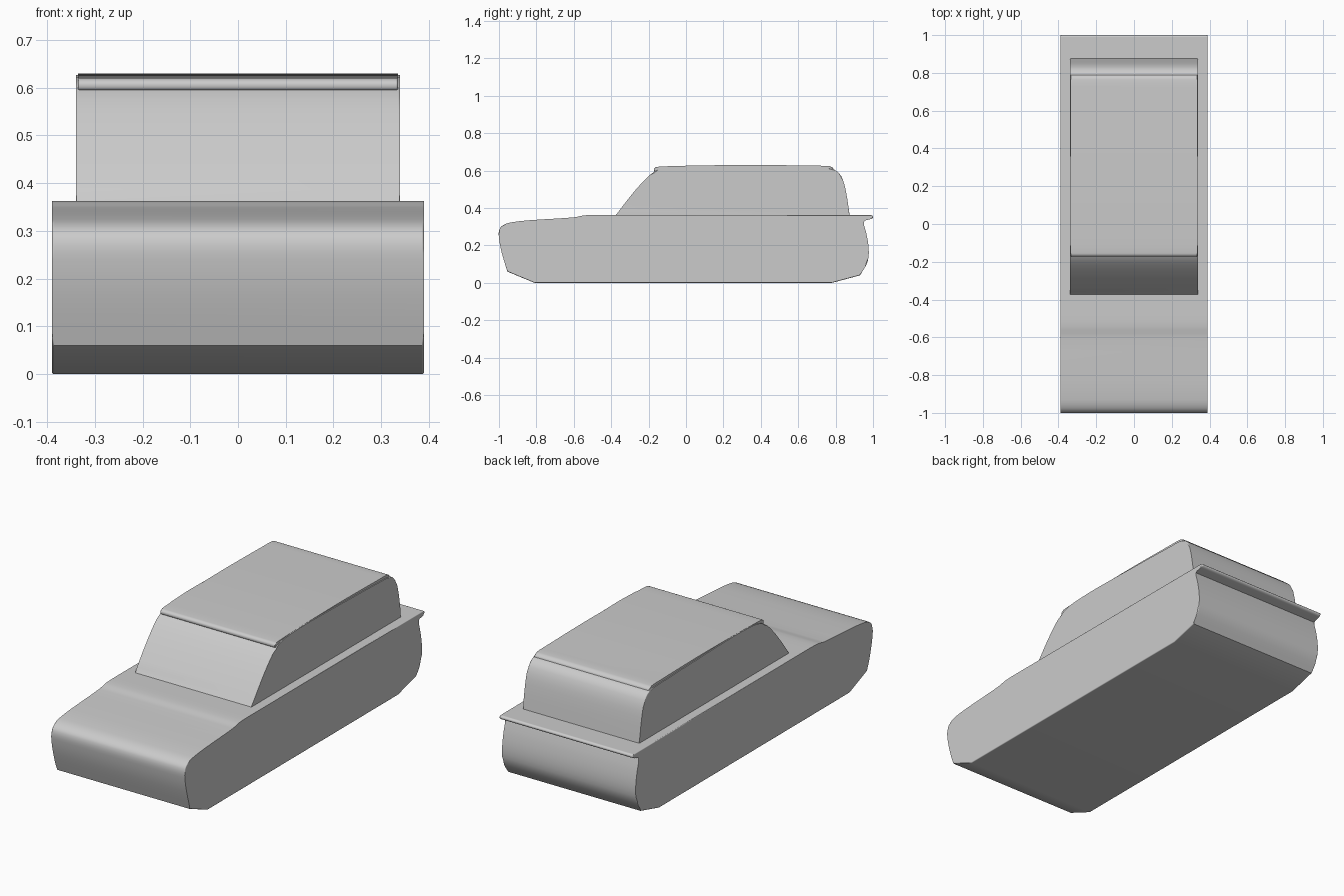
import bpy, bmesh
from mathutils import Vector

if "Cube" in bpy.data.objects:
    bpy.data.objects.remove(bpy.data.objects["Cube"])


def smooth_run(points, steps=3):
    """Catmull-Rom curve through one run of profile points."""
    p = [Vector(q) for q in points]
    if len(p) < 3:
        return p
    out = []
    for i in range(len(p) - 1):
        b, c = p[i], p[i + 1]
        span = (c - b).length
        # tangents scaled to the segment length so uneven spacing does not overshoot
        tb = (c - p[i - 1]).normalized() * span if i > 0 else c - b
        tc = (p[i + 2] - b).normalized() * span if i + 2 < len(p) else c - b
        for k in range(steps):
            t = k / steps
            out.append(b * (2*t**3 - 3*t**2 + 1) + tb * (t**3 - 2*t**2 + t)
                       + c * (3*t**2 - 2*t**3) + tc * (t**3 - t**2))
    return out + [p[-1]]


def extrude_profile(name, runs, half_width, bevel):
    """Extrude a closed (y, z) outline across x and round its side rims."""
    outline = []
    for run in runs:
        for q in smooth_run(run):
            if not outline or (q - outline[-1]).length > 1e-4:
                outline.append(q)
    bm = bmesh.new()
    left, right = ([bm.verts.new((x, q.x, q.y)) for q in outline]
                   for x in (-half_width, half_width))
    caps = [bm.faces.new(left), bm.faces.new(right)]
    n = len(outline)
    for i in range(n):
        j = (i + 1) % n
        bm.faces.new((left[i], left[j], right[j], right[i]))
    rims = [e for f in caps for e in f.edges]
    bmesh.ops.bevel(bm, geom=rims, offset=bevel, segments=3, profile=0.5,
                    affect='EDGES', clamp_overlap=True)
    bmesh.ops.recalc_face_normals(bm, faces=bm.faces)
    mesh = bpy.data.meshes.new(name)
    bm.to_mesh(mesh)
    bm.free()
    obj = bpy.data.objects.new(name, mesh)
    bpy.context.collection.objects.link(obj)
    bpy.ops.object.select_all(action='DESELECT')
    bpy.context.view_layer.objects.active = obj
    obj.select_set(True)
    bpy.ops.object.shade_smooth_by_angle(angle=0.55)
    mod = obj.modifiers.new("face_weighted", 'WEIGHTED_NORMAL')
    mod.keep_sharp = True
    return obj


# Lower body: nose, bonnet, flat deck, rear lip, tail and underside
extrude_profile("lower_body", [
    [(-0.81, 0), (-0.955, 0.06)],
    [(-0.955, 0.06), (-0.985, 0.16), (-1.0, 0.24), (-0.998, 0.285),
     (-0.975, 0.31), (-0.93, 0.324), (-0.83, 0.335), (-0.6, 0.35),
     (-0.54, 0.361), (-0.45, 0.363)],
    [(-0.45, 0.363), (0.99, 0.363)],
    [(0.99, 0.363), (1.0, 0.356), (0.998, 0.346), (0.985, 0.34), (0.945, 0.331)],
    [(0.945, 0.331), (0.965, 0.26), (0.977, 0.18), (0.97, 0.11), (0.93, 0.04)],
    [(0.93, 0.04), (0.78, 0)],
], 0.39, 0.005)

# Cabin: sloped windscreen, gently falling top, steep rear window
extrude_profile("cabin", [
    [(-0.38, 0.355), (-0.31, 0.447), (-0.24, 0.53), (-0.17, 0.594), (-0.1, 0.618),
     (0.0, 0.625), (0.1, 0.627), (0.4, 0.621), (0.7, 0.613), (0.79, 0.606),
     (0.83, 0.57), (0.855, 0.49), (0.876, 0.355)],
], 0.34, 0.005)

# Roof panel overlapping the top of the cabin
extrude_profile("roof_panel", [
    [(-0.16, 0.594), (-0.17, 0.598), (-0.17, 0.612), (-0.155, 0.62),
     (-0.07, 0.624), (0.1, 0.628), (0.4, 0.63), (0.7, 0.626),
     (0.765, 0.624), (0.785, 0.615), (0.79, 0.6)],
], 0.335, 0.004)
